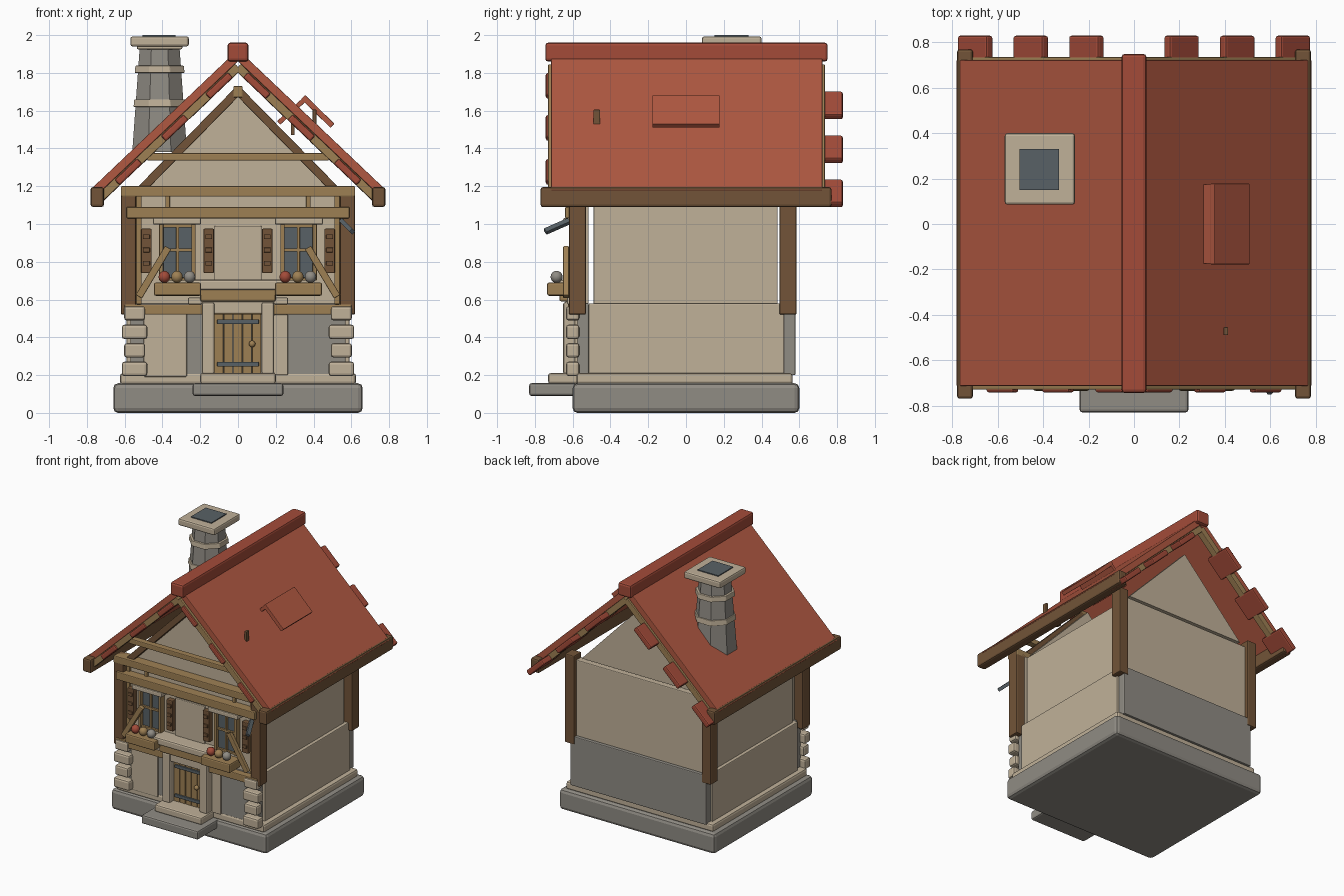
import bpy, bmesh, math
from mathutils import Vector, Matrix

if "Cube" in bpy.data.objects:
    bpy.data.objects.remove(bpy.data.objects["Cube"])


def material(name, r, g, b):
    lin = [((c / 255 + 0.055) / 1.055) ** 2.4 for c in (r, g, b)] + [1]
    m = bpy.data.materials.new(name)
    m.use_nodes = True
    m.diffuse_color = lin
    m.node_tree.nodes["Principled BSDF"].inputs["Base Color"].default_value = lin
    return m


PLASTER = material("pale plaster", 192, 177, 153)
STONE = material("grey stone", 144, 140, 132)
OAK = material("light oak", 158, 128, 84)
WALNUT = material("dark wood", 114, 84, 56)
ROOF = material("roof clay", 176, 88, 65)
TILE = material("tile red", 163, 75, 57)
SLATE = material("slate metal", 88, 97, 102)


def finish(name, bm, mat, bevel=0.0, matrix=None):
    bmesh.ops.recalc_face_normals(bm, faces=bm.faces)
    mesh = bpy.data.meshes.new(name)
    bm.to_mesh(mesh)
    bm.free()
    mesh.materials.append(mat)
    ob = bpy.data.objects.new(name, mesh)
    bpy.context.collection.objects.link(ob)
    if matrix:
        ob.matrix_world = matrix
    if bevel:
        mod = ob.modifiers.new("soft edges", "BEVEL")
        mod.width, mod.segments = bevel, 2
    return ob


def box(name, x, y, z, mat, bevel=0.006):
    """Box from three (min, max) ranges."""
    bm = bmesh.new()
    bmesh.ops.create_cube(bm, size=1)
    for v in bm.verts:
        v.co = [lo + (c + 0.5) * (hi - lo) for c, (lo, hi) in zip(v.co, (x, y, z))]
    return finish(name, bm, mat, bevel)


def pair(name, x, y, z, mat, bevel=0.006):
    """Box on the left and its mirror on the right."""
    box("left_" + name, x, y, z, mat, bevel)
    box("right_" + name, (-x[1], -x[0]), y, z, mat, bevel)


def bar(name, p, q, depth, height, mat, bevel=0.005):
    """Straight beam between two points; depth runs roughly along y."""
    p, q = Vector(p), Vector(q)
    ax = (q - p).normalized()
    ay = (Vector((0, 1, 0)) - ax * ax.y).normalized()
    az = ax.cross(ay)
    matrix = Matrix((ax, ay, az)).transposed().to_4x4()
    matrix.translation = (p + q) / 2
    bm = bmesh.new()
    bmesh.ops.create_cube(bm, size=1)
    bmesh.ops.scale(bm, vec=((q - p).length, depth, height), verts=bm.verts)
    return finish(name, bm, mat, bevel, matrix)


def octagon(name, z0, z1, r0, r1, mat, bevel=0.0):
    """Eight-sided chimney section."""
    bm = bmesh.new()
    k = 1 / math.cos(math.pi / 8)
    bmesh.ops.create_cone(bm, cap_ends=True, segments=8, radius1=r0 * k,
                          radius2=r1 * k, depth=z1 - z0)
    matrix = Matrix.Translation((-0.415, 0.24, (z0 + z1) / 2)) @ Matrix.Rotation(math.pi / 8, 4, "Z")
    return finish(name, bm, mat, bevel, matrix)


def gable(name, y0, y1, half, z0, z1):
    bm = bmesh.new()
    front = [bm.verts.new(c) for c in ((-half, y0, z0), (half, y0, z0), (0, y0, z1))]
    face = bm.faces.new(front)
    out = bmesh.ops.extrude_face_region(bm, geom=[face])["geom"]
    bmesh.ops.translate(bm, vec=(0, y1 - y0, 0),
                        verts=[v for v in out if isinstance(v, bmesh.types.BMVert)])
    finish(name, bm, PLASTER)


# Foundation and steps
box("foundation", (-.66, .66), (-.6, .6), (0, .157), STONE, .025)
box("plinth", (-.625, .625), (-.58, .565), (.15, .21), PLASTER, .015)
box("lower_step", (-.24, .24), (-.83, -.55), (.09, .157), STONE, .012)
box("upper_step", (-.2, .2), (-.73, -.56), (.155, .21), PLASTER, .012)

# Walls
pair("lower_side_wall", (.53, .59), (-.515, .52), (.205, .58), PLASTER)
pair("upper_side_wall", (.515, .565), (-.49, .485), (.575, 1.12), PLASTER)
box("lower_back_wall", (-.575, .575), (.515, .58), (.2, .58), STONE)
box("upper_back_wall", (-.555, .555), (.495, .555), (.575, 1.16), PLASTER)
box("lower_front_wall", (-.57, .57), (-.575, -.515), (.2, .58), STONE)
box("upper_front_wall", (-.55, .55), (-.57, -.515), (.575, 1.15), PLASTER)
box("left_plaster_patch", (.19, .265), (-.59, -.57), (.2, .52), PLASTER)
box("right_plaster_patch", (-.5, -.27), (-.59, -.57), (.19, .525), PLASTER, .008)
gable("front_gable", -.55, -.5, .5, 1.18, 1.7)
gable("back_gable", .5, .55, .5, 1.18, 1.7)

# Corner stones
for i in range(4):
    z = .195 + i * .098
    inset = .012 * (i % 2)
    pair("corner_stone", (.48 + inset, .615 - inset), (-.635, -.565), (z, z + .076), PLASTER, .014)

# Timber frame
for y in ((-.62, -.53), (.495, .585)):
    pair("corner_post", (.54, .62), y, (.52, 1.2), WALNUT, .008)
box("sill_beam", (-.6, .6), (-.625, -.56), (.52, .575), OAK)
box("middle_beam", (-.59, .59), (-.64, -.55), (1.03, 1.09), OAK)
box("top_beam", (-.62, .62), (-.625, -.53), (1.145, 1.2), OAK)
box("collar_beam", (-.48, .48), (-.64, -.59), (1.335, 1.375), OAK)
pair("wall_stud", (.51, .54), (-.585, -.56), (.575, 1.15), OAK)
pair("short_stud", (.36, .385), (-.585, -.56), (1.08, 1.15), OAK)
for s in (-1, 1):
    bar("gable_rafter", (0, -.57, 1.705), (s * .52, -.57, 1.175), .06, .045, WALNUT)
box("rafter_peak", (-.025, .025), (-.61, -.54), (1.67, 1.73), OAK)

# Roof slabs, barge boards, eave beams and edge tiles
for s, side in ((1, "left"), (-1, "right")):
    def on_slope(x, y, drop=0.0):
        return (s * x, y, 1.893 - .95 * x - drop)

    bar(side + "_roof", on_slope(0, .004), on_slope(.768, .004), 1.436, .045, ROOF, .004)
    for y in (-.705, .71):
        bar(side + "_barge_board", on_slope(0, y, .062), on_slope(.725, y, .062), .05, .045, OAK)
    for x in (.1, .335, .58):
        bar(side + "_front_tile", on_slope(x - .06, -.7, .066), on_slope(x + .06, -.7, .066),
            .085, .04, TILE, .01)
    for x in (.21, .455, .7):
        bar(side + "_back_tile", on_slope(x - .065, .73, .066), on_slope(x + .065, .73, .066),
            .2, .042, TILE, .01)
pair("eave_beam", (.71, .78), (-.77, .77), (1.09, 1.195), WALNUT, .012)
box("ridge_cap", (-.055, .055), (-.745, .75), (1.86, 1.96), TILE, .015)

# Roof vent with its two boards and small pegs
bar("vent_outer_board", (.345, 0, 1.672), (.5, 0, 1.52), .355, .03, ROOF, .003)
bar("vent_inner_board", (.365, 0, 1.67), (.215, 0, 1.535), .35, .025, ROOF, .003)
box("roof_peg", (.395, .415), (-.49, -.455), (1.48, 1.605), WALNUT, .003)
box("lower_peg", (.28, .3), (-.49, -.455), (1.47, 1.58), WALNUT, .003)

# Chimney
octagon("chimney_shaft", 1.38, 1.94, .145, .105, STONE)
octagon("chimney_lower_band", 1.62, 1.66, .138, .134, PLASTER, .004)
octagon("chimney_upper_band", 1.80, 1.838, .132, .128, PLASTER, .004)
box("chimney_collar", (-.535, -.295), (.12, .36), (1.925, 1.95), PLASTER)
box("chimney_cap", (-.57, -.26), (.085, .4), (1.94, 1.993), PLASTER, .012)
box("chimney_opening", (-.505, -.33), (.15, .33), (1.99, 2), SLATE, 0)

# Door
for i in range(5):
    x = -.125 + i * .05
    box("door_plank", (x, x + .047), (-.6, -.57), (.205, .53), OAK, .004)
for z in (.245, .47):
    box("door_hinge", (-.11, .11), (-.612, -.595), (z, z + .024), SLATE, .003)
pair("door_pillar", (.125, .19), (-.65, -.56), (.205, .585), PLASTER, .01)
box("door_lintel", (-.19, .19), (-.64, -.56), (.525, .59), PLASTER)
pair("pillar_cap", (.19, .265), (-.63, -.56), (.575, .61), PLASTER)
box("canopy_beam", (-.2, .2), (-.67, -.56), (.59, .655), OAK, .01)
box("canopy_ledge", (-.25, .25), (-.69, -.56), (.65, .705), PLASTER, .012)


def ball(name, at, r, mat):
    bm = bmesh.new()
    bmesh.ops.create_uvsphere(bm, u_segments=10, v_segments=8, radius=r)
    for f in bm.faces:
        f.smooth = True
    finish(name, bm, mat, 0, Matrix.Translation(at))


ball("door_knob", (.075, -.61, .365), .018, OAK)

# Windows, shutters and flower boxes
box("centre_panel", (-.125, .125), (-.585, -.565), (.7, .99), PLASTER)
pair("window_glass", (.235, .4), (-.59, -.565), (.715, 1), SLATE, 0)
for x in (.225, .395):
    pair("window_jamb", (x, x + .022), (-.615, -.565), (.7, 1), OAK, .004)
pair("window_mullion", (.313, .327), (-.605, -.58), (.7, 1), OAK, .002)
for z in (.7, .855, .982):
    pair("window_bar", (.235, .4), (-.605, -.58), (z, z + .016), OAK, .002)
pair("window_header", (.195, .45), (-.65, -.56), (.997, 1.032), PLASTER, .008)
for x in (.127, .457):
    pair("shutter", (x, x + .056), (-.61, -.565), (.74, .975), WALNUT)
    for z in (.78, .85, .92):
        pair("shutter_slat", (x + .01, x + .046), (-.62, -.6), (z, z + .025), WALNUT, .003)
pair("flower_box", (.195, .445), (-.735, -.6), (.62, .69), OAK, .01)
for x0 in (-.39, .25):
    for i, mat in enumerate((TILE, OAK, STONE)):
        ball("flower", (x0 + i * .067, -.685, .72), .032, mat)
for s in (-1, 1):
    bar("box_brace", (s * .37, -.635, .875), (s * .525, -.635, .615), .03, .038, OAK)

# Metal bracket on the corner post
bar("corner_bracket", (.55, -.62, 1.015), (.605, -.745, .96), .03, .024, SLATE, .003)
